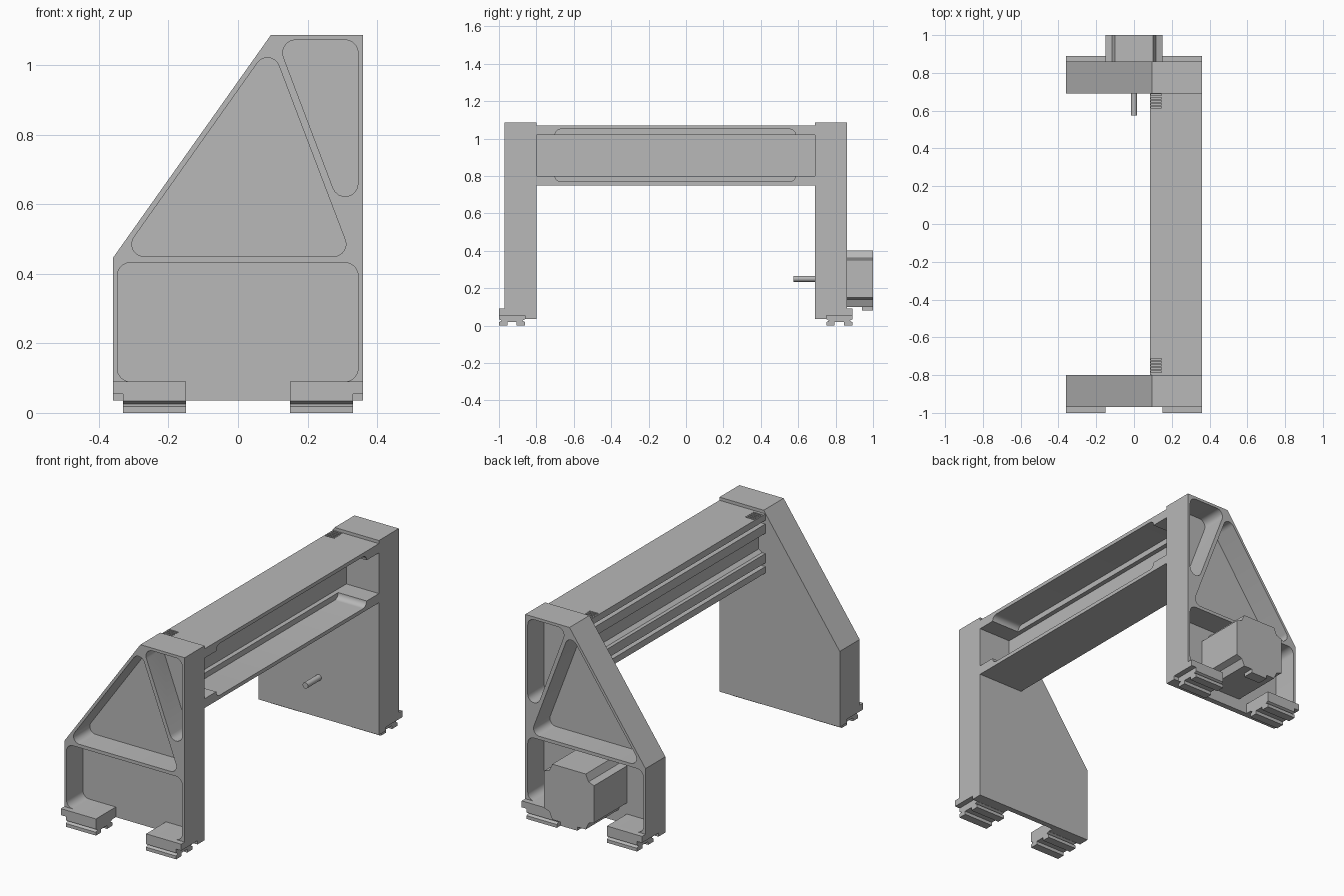
import bpy, bmesh, math
from mathutils import Vector

cube = bpy.data.objects.get("Cube")
if cube:
    bpy.data.objects.remove(cube, do_unlink=True)

gray = bpy.data.materials.new("machined gray")
gray.use_nodes = True
gray.diffuse_color = (0.48, 0.48, 0.48, 1)
gray.node_tree.nodes["Principled BSDF"].inputs["Base Color"].default_value = (0.48, 0.48, 0.48, 1)
parts = []


def prism(name, pts, axis, a, b):
    """Extrude a 2D outline along x or y: points are (y, z) or (x, z)."""
    place = (lambda p, t: (t, p[0], p[1])) if axis == "x" else (lambda p, t: (p[0], t, p[1]))
    bm = bmesh.new()
    face = bm.faces.new([bm.verts.new(place(p, a)) for p in pts])
    new = bmesh.ops.extrude_face_region(bm, geom=[face])["geom"]
    shift = Vector(place((0, 0), b - a))
    bmesh.ops.translate(bm, vec=shift, verts=[g for g in new if isinstance(g, bmesh.types.BMVert)])
    bmesh.ops.recalc_face_normals(bm, faces=bm.faces)
    mesh = bpy.data.meshes.new(name)
    bm.to_mesh(mesh)
    bm.free()
    mesh.materials.append(gray)
    ob = bpy.data.objects.new(name, mesh)
    bpy.context.collection.objects.link(ob)
    parts.append(ob)
    return ob


def rect(u0, u1, z0, z1):
    return [(u0, z0), (u1, z0), (u1, z1), (u0, z1)]


def box(name, x0, x1, y0, y1, z0, z1):
    return prism(name, rect(x0, x1, z0, z1), "y", y0, y1)


def rounded(pts, r, n=8):
    """Replace every corner of an outline with an arc."""
    out = []
    for i, p in enumerate(pts):
        p = Vector(p)
        u = (Vector(pts[i - 1]) - p).normalized()
        v = (Vector(pts[(i + 1) % len(pts)]) - p).normalized()
        half = u.angle(v) / 2
        c = p + (u + v).normalized() * (r / math.sin(half))
        s = p + u * (r / math.tan(half)) - c
        e = p + v * (r / math.tan(half)) - c
        a0 = math.atan2(s.y, s.x)
        turn = (math.atan2(e.y, e.x) - a0 + math.pi) % math.tau - math.pi
        for k in range(n + 1):
            a = a0 + turn * k / n
            out.append((c.x + r * math.cos(a), c.y + r * math.sin(a)))
    return out


def cut(target, cutter):
    mod = target.modifiers.new("cut", "BOOLEAN")
    mod.operation = "DIFFERENCE"
    mod.solver = "EXACT"
    mod.object = cutter
    bpy.context.view_layer.objects.active = target
    bpy.ops.object.modifier_apply(modifier=mod.name)
    parts.remove(cutter)
    bpy.data.objects.remove(cutter, do_unlink=True)


# Side plates, pocketed on the outer face, each with two bearing feet
OUTLINE = [(-0.36, 0.035), (0.36, 0.035), (0.36, 1.087), (0.095, 1.087), (-0.36, 0.445)]
POCKETS = [
    rounded(rect(-0.347, 0.345, 0.09, 0.432), 0.038),
    rounded([(-0.338, 0.45), (0.326, 0.45), (0.094, 1.06)], 0.035),
    rounded([(0.112, 1.072), (0.345, 1.072), (0.345, 0.457)], 0.037),
]
BLOCK = [(0, 0), (0.045, 0), (0.045, 0.018), (0.095, 0.018), (0.095, 0), (0.14, 0),
         (0.14, 0.018), (0.125, 0.026), (0.14, 0.034), (0.14, 0.055),
         (0, 0.055), (0, 0.034), (0.015, 0.026), (0, 0.018)]

for label, outer, s in (("front", -0.97, -1), ("back", 0.86, 1)):
    plate = prism(label + "_side_plate", OUTLINE, "y", outer - s * 0.17, outer)
    floor = outer - s * 0.14
    for pocket in POCKETS:
        cut(plate, prism("pocket_cutter", pocket, "y", floor, outer + s * 0.1))
    cut(plate, box("gap_cutter", -0.15, 0.15, floor, outer + s * 0.1, -0.1, 0.15))
    for m, side in ((-1, "right"), (1, "left")):
        cut(plate, box("foot_cutter", m * 0.149, m * 0.4, outer - s * 0.11, outer + s * 0.1, -0.1, 0.055))
        box(f"{label}_{side}_foot_pad", m * 0.15, m * 0.36, outer, outer + s * 0.03, 0.055, 0.09)
        prism(f"{label}_{side}_bearing_block", [(outer + s * (0.03 - y), z) for y, z in BLOCK],
              "x", m * 0.15, m * 0.33)

# Cross beam: a channel open towards +x with two rail tracks on the other side
half = [(0.36, 0.16), (0.085, 0.16), (0.085, 0.125), (0.11, 0.125), (0.11, 0.105),
        (0.085, 0.105), (0.085, 0.055), (0.105, 0.055), (0.125, 0.04)]
inner = [(0.165, 0.11), (0.36, 0.11)]
mid = 0.91
profile = [(x, mid + z) for x, z in half] + [(x, mid - z) for x, z in reversed(half)]
profile += [(x, mid - z) for x, z in reversed(inner)] + [(x, mid + z) for x, z in inner]
beam = prism("cross_beam", profile, "y", -0.8, 0.69)
relief = rounded(rect(-0.70, 0.585, 0.77, 1.05), 0.03)
cut(beam, prism("relief_cutter", relief, "x", 0.19, 0.5))
for start in (-0.785, 0.615):
    for k in range(5):
        y = start + k * 0.016
        cut(beam, box("slot_cutter", 0.09, 0.145, y, y + 0.008, 1.058, 1.1))

# Motor with scalloped corners, connector and shaft
corner = [(0.15, 0.1), (0.117, 0.112), (0.1, 0.15)]
outline = []
for sx, sz in ((1, 1), (-1, 1), (-1, -1), (1, -1)):
    pts = corner if sx * sz > 0 else corner[::-1]
    outline += [(sx * x, 0.25 + sz * z) for x, z in pts]
prism("motor_body", outline, "y", 0.715, 1.0)
box("motor_connector", -0.05, 0.05, 0.94, 1.0, 0.08, 0.11)
shaft = [(0.016 * math.cos(k * math.tau / 24), 0.25 + 0.016 * math.sin(k * math.tau / 24)) for k in range(24)]
prism("motor_shaft", shaft, "y", 0.575, 0.73)

# Smooth the rounded pocket walls and the shaft
bpy.ops.object.select_all(action="DESELECT")
for ob in parts:
    ob.select_set(True)
bpy.context.view_layer.objects.active = parts[0]
bpy.ops.object.shade_smooth_by_angle()
